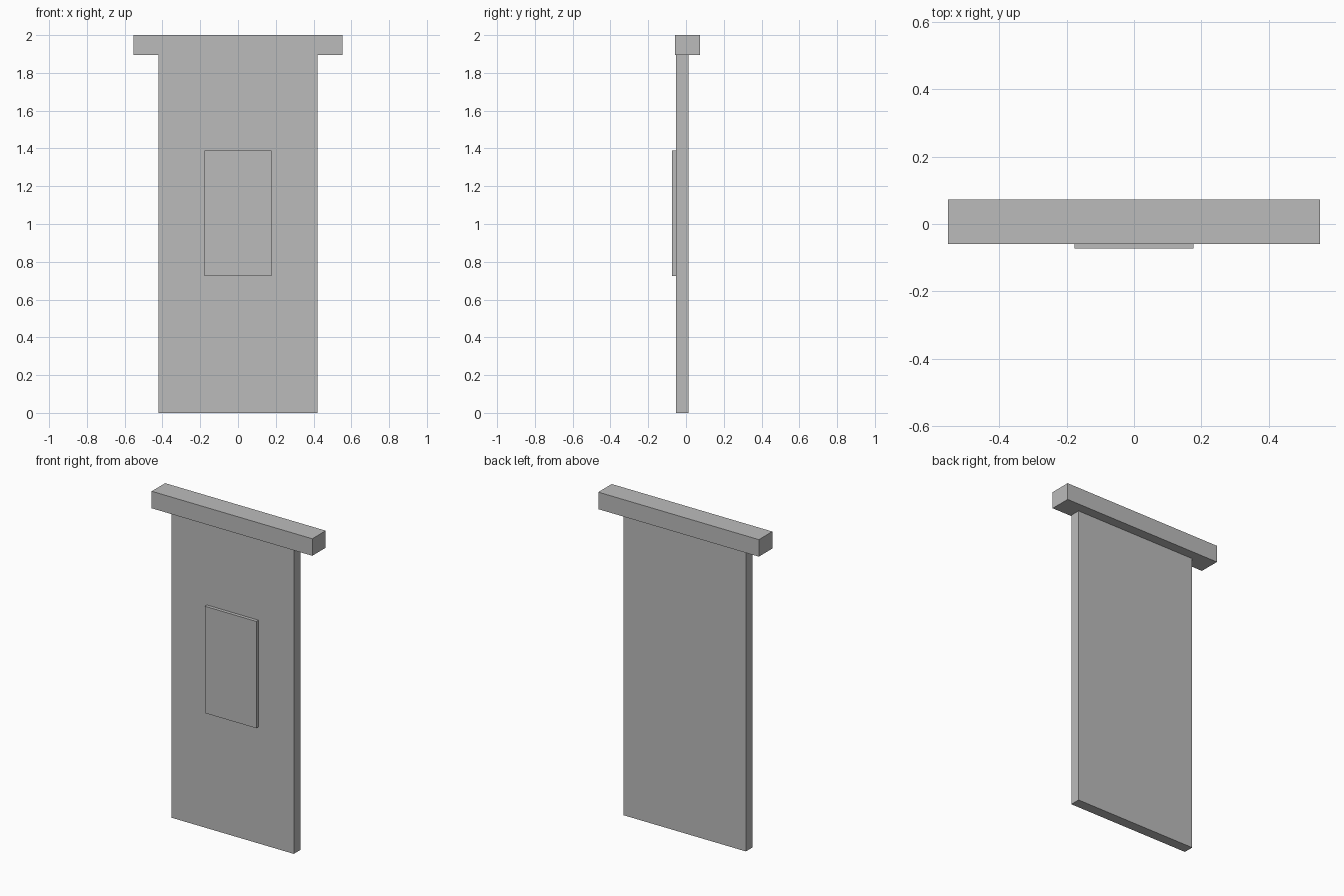
import bpy

cube = bpy.data.objects.get("Cube")
if cube:
    bpy.data.objects.remove(cube, do_unlink=True)

# Single plain grey
grey = bpy.data.materials.new("plain_grey")
grey.use_nodes = True
colour = (0.5, 0.5, 0.5, 1)
grey.diffuse_color = colour
grey.node_tree.nodes["Principled BSDF"].inputs["Base Color"].default_value = colour


def box(name, half_width, y_range, z_range):
    """Box centred on x, spanning the given depth and height."""
    (y0, y1), (z0, z1) = y_range, z_range
    bpy.ops.mesh.primitive_cube_add(size=1, location=(0, (y0 + y1) / 2, (z0 + z1) / 2))
    obj = bpy.context.object
    obj.name = obj.data.name = name
    obj.scale = (2 * half_width, y1 - y0, z1 - z0)
    bpy.ops.object.transform_apply(location=False, rotation=False, scale=True)
    obj.data.materials.append(grey)
    return obj


# Hanging panel, top rail and raised front plate
box("hanging_panel", 0.421, (-0.052, 0.012), (0, 1.894))
box("top_rail", 0.553, (-0.059, 0.073), (1.894, 2))
box("front_plate", 0.177, (-0.073, -0.052), (0.725, 1.39))
